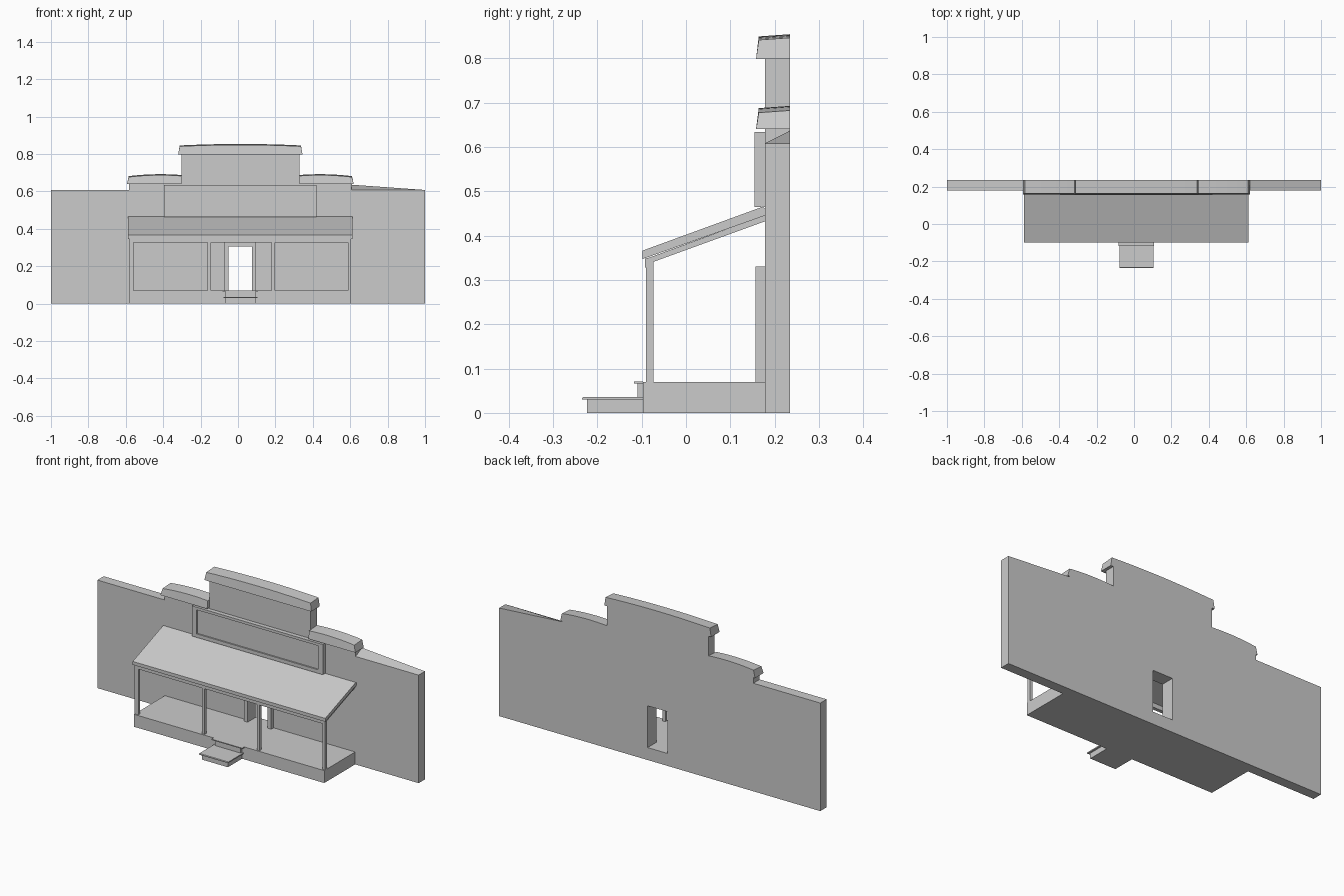
import bpy, bmesh

if "Cube" in bpy.data.objects:
    bpy.data.objects.remove(bpy.data.objects["Cube"])

CX = 0.0125          # centre line of the storefront
FRONT, BACK = 0.178, 0.234


def finish(name, bm):
    bmesh.ops.recalc_face_normals(bm, faces=bm.faces)
    me = bpy.data.meshes.new(name)
    bm.to_mesh(me)
    bm.free()
    ob = bpy.data.objects.new(name, me)
    bpy.context.collection.objects.link(ob)
    return ob


def loft(name, rings):
    """Skin a list of equal-length closed rings and cap both ends."""
    bm = bmesh.new()
    vs = [[bm.verts.new(p) for p in r] for r in rings]
    n = len(rings[0])
    for a, b in zip(vs, vs[1:]):
        for i in range(n):
            j = (i + 1) % n
            bm.faces.new((a[i], a[j], b[j], b[i]))
    bm.faces.new(vs[0])
    bm.faces.new(vs[-1][::-1])
    return finish(name, bm)


def box(name, x0, x1, y0, y1, z0, z1):
    return loft(name, [[(x0, y0, z), (x1, y0, z), (x1, y1, z), (x0, y1, z)] for z in (z0, z1)])


def side_extrude(name, x0, x1, profile):
    """Extrude a (y, z) profile along x."""
    return loft(name, [[(x, y, z) for y, z in profile] for x in (x0, x1)])


# Main wall with stepped parapet and doorway notch
outline = [(-1, 0), (-0.05, 0), (-0.05, 0.305), (0.075, 0.305), (0.075, 0), (1, 0),
           (1, 0.608), (0.608, 0.608), (0.608, 0.64), (0.328, 0.64), (0.328, 0.80),
           (-0.303, 0.80), (-0.303, 0.64), (-0.583, 0.64), (-0.583, 0.608), (-1, 0.608)]
wall_back = [(x, BACK, z) for x, z in outline]
wall_back[7] = (0.608, BACK, 0.636)      # right wing top is twisted up at the back
loft("main_wall", [[(x, FRONT, z) for x, z in outline], wall_back])
box("door_sill", -0.05, 0.075, FRONT, BACK, 0, 0.07)


# Flared parapet caps with gently arched tops
def cap(name, x0, x1, zb, z0, z1, bulge, flare0, flare1, n=10):
    rings = []
    for i in range(n + 1):
        t = i / n
        xt = x0 + (x1 - x0) * t
        xb = (x0 - flare0) + (x1 + flare1 - x0 + flare0) * t
        z = z0 + (z1 - z0) * t + bulge * (1 - (2 * t - 1) ** 2)
        rings.append([(xb, 0.158, zb), (xt, 0.164, z - 0.005), (xt, BACK, z), (xb, BACK, zb)])
    loft(name, rings)


cap("centre_cap", -0.312, 0.337, 0.798, 0.846, 0.846, 0.008, 0.008, 0.008)
cap("left_cap", -0.584, -0.303, 0.64, 0.682, 0.688, 0.007, 0.01, 0)
cap("right_cap", 0.328, 0.609, 0.64, 0.688, 0.682, 0.007, 0, 0.01)

# Sign board with recessed panel
bm = bmesh.new()
sign = [[(x0, y, z0), (x1, y, z0), (x1, y, z1), (x0, y, z1)] for x0, x1, y, z0, z1 in (
    (-0.395, 0.42, 0.18, 0.464, 0.634), (-0.395, 0.42, 0.154, 0.464, 0.634),
    (-0.365, 0.39, 0.154, 0.484, 0.619), (-0.365, 0.39, 0.162, 0.484, 0.619))]
bm.free()
loft("sign_board", sign)

# Door surround
for side, x0, x1 in (("left", -0.072, -0.05), ("right", 0.075, 0.097)):
    box("door_jamb_" + side, x0, x1, 0.157, FRONT, 0.07, 0.305)
box("door_head", -0.072, 0.097, 0.157, FRONT, 0.305, 0.33)

# Porch platform and steps
box("porch_floor", -0.58, 0.605, -0.097, FRONT, 0, 0.07)
box("lower_step", -0.068, 0.093, -0.223, -0.097, 0, 0.03)
side_extrude("lower_tread", -0.078, 0.103,
             [(-0.097, 0.03), (-0.235, 0.03), (-0.235, 0.033), (-0.232, 0.036), (-0.097, 0.036)])
box("upper_riser", -0.068, 0.093, -0.109, -0.097, 0.036, 0.066)
box("upper_tread", -0.083, 0.108, -0.117, -0.097, 0.066, 0.071)

# Porch posts
for i, (x0, x1) in enumerate(((-0.58, -0.558), (-0.162, -0.145), (0.18, 0.197), (0.588, 0.605))):
    box(f"porch_post_{i + 1}", x0, x1, -0.09, -0.073, 0.07, 0.33)

# Porch beam, rafters and sloping roof
side_extrude("porch_beam", -0.58, 0.605,
             [(-0.092, 0.328), (-0.073, 0.328), (-0.073, 0.353), (-0.092, 0.348)])
for side, x0, x1 in (("left", -0.58, -0.563), ("right", 0.588, 0.605)):
    side_extrude("porch_rafter_" + side, x0, x1,
                 [(-0.078, 0.339), (0.178, 0.432), (0.178, 0.446), (-0.078, 0.352)])
side_extrude("porch_roof", -0.587, 0.612,
             [(-0.098, 0.347), (0.178, 0.445), (0.178, 0.461), (0.173, 0.465), (-0.098, 0.366)])
